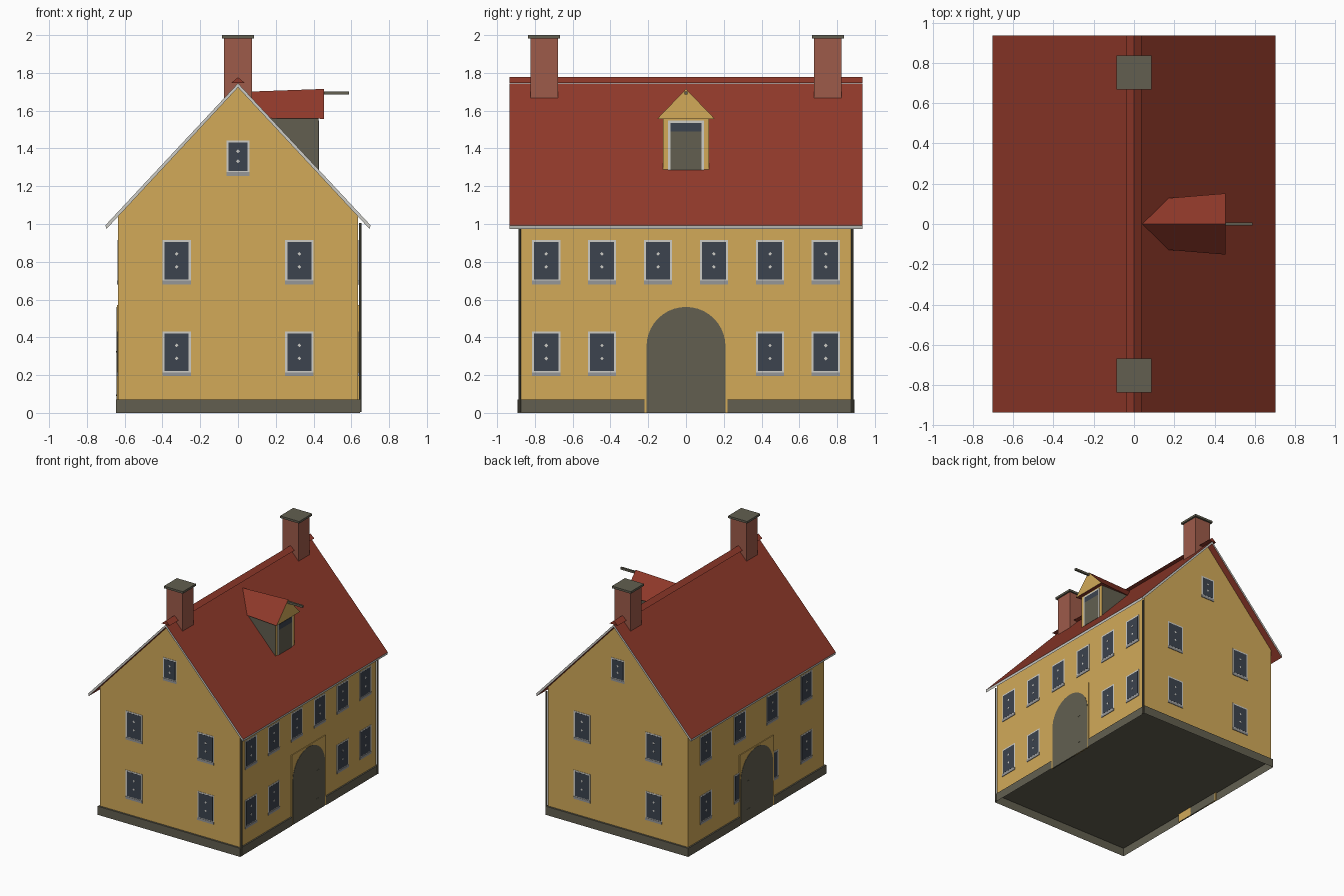
import bpy, bmesh, math

if "Cube" in bpy.data.objects:
    bpy.data.objects.remove(bpy.data.objects["Cube"])


def material(name, r, g, b):
    m = bpy.data.materials.new(name)
    lin = [((c / 255 + 0.055) / 1.055) ** 2.4 for c in (r, g, b)]
    m.diffuse_color = (*lin, 1)
    m.use_nodes = True
    m.node_tree.nodes["Principled BSDF"].inputs["Base Color"].default_value = m.diffuse_color
    return m


OCHRE = material("ochre plaster", 210, 170, 89)
RED = material("roof red", 144, 57, 42)
BRICK = material("chimney brick", 158, 91, 74)
SLATE = material("slate", 98, 95, 80)
GLASS = material("dark glass", 60, 67, 78)
FRAME = material("pale frame", 205, 204, 198)
SILL = material("grey sill", 150, 151, 152)


def make(name, bm, *mats):
    bmesh.ops.recalc_face_normals(bm, faces=bm.faces)
    me = bpy.data.meshes.new(name)
    bm.to_mesh(me)
    bm.free()
    for m in mats:
        me.materials.append(m)
    ob = bpy.data.objects.new(name, me)
    bpy.context.collection.objects.link(ob)
    return ob


def add_prism(bm, profile, place, d0, d1, start_cap=True):
    """Extrude a 2D profile between two depths; place maps (u, v, depth) to 3D."""
    a = [bm.verts.new(place(u, v, d0)) for u, v in profile]
    b = [bm.verts.new(place(u, v, d1)) for u, v in profile]
    if start_cap:
        bm.faces.new(a)
    bm.faces.new(b)
    for i in range(len(a)):
        j = (i + 1) % len(a)
        bm.faces.new((a[i], a[j], b[j], b[i]))


def rect(u0, u1, v0, v1):
    return [(u0, v0), (u1, v0), (u1, v1), (u0, v1)]


def prisms(name, mat, items):
    bm = bmesh.new()
    for item in items:
        add_prism(bm, *item)
    return make(name, bm, mat)


WX, WY, APEX, EAVE = 0.635, 0.88, 1.74, 1.055
along_y = lambda u, v, d: (u, d, v)
along_x = lambda u, v, d: (d, u, v)
along_z = lambda u, v, d: (u, v, d)

# Walls, and a plinth hollow from below that stops at the gates
prisms("walls", OCHRE, [([(-WX, 0.071), (WX, 0.071), (WX, EAVE - 0.01), (0, APEX - 0.015),
                          (-WX, EAVE - 0.01)], along_y, -WY, WY)])
PX, PY, G = 0.645, 0.893, 0.22
half = [(PX, -PY), (PX, -G), (WX, -G), (WX, G), (PX, G), (PX, PY)]
prisms("plinth", SLATE, [(half + [(-x, -y) for x, y in half], along_z, 0, 0.07, False)])

# Roof slab: red faces above and below, pale edges at the gables and eaves
bm = bmesh.new()
add_prism(bm, [(0, 1.745), (0.702, 0.993), (0.697, 0.973), (0, 1.723),
               (-0.697, 0.973), (-0.702, 0.993)], along_y, -0.935, 0.935)
roof = make("roof", bm, RED, FRAME)
for p in roof.data.polygons:
    gable = abs(p.normal.y) > 0.9
    eave = abs(p.normal.x) > 0.85
    p.material_index = 1 if gable or eave else 0
prisms("ridge_cap", RED, [([(-0.037, 1.746), (0.037, 1.746), (0, 1.777)],
                           along_y, -0.935, 0.935)])

# Chimneys with caps
prisms("chimneys", BRICK, [(rect(-0.073, 0.073, s * 0.75 - 0.072, s * 0.75 + 0.072),
                            along_z, 1.65, 1.985) for s in (-1, 1)])
prisms("chimney_caps", SLATE, [(rect(-0.086, 0.086, s * 0.752 - 0.085, s * 0.752 + 0.085),
                                along_z, 1.983, 2.0) for s in (-1, 1)])

# Windows on every side
sides = {
    "front": lambda u, v, d: (u, -WY - d, v),
    "back": lambda u, v, d: (u, WY + d, v),
    "right": lambda u, v, d: (WX + d, u, v),
    "left": lambda u, v, d: (-WX - d, u, v),
}
LOW, HIGH = 0.215, 0.70
W, H = 0.15, 0.215
layout = []
for side in ("front", "back"):
    layout += [(side, s * 0.325, z, W, H) for s in (-1, 1) for z in (LOW, HIGH)]
    layout.append((side, 0, 1.275, 0.122, 0.167))
for s in (-1, 1):
    layout += [("right", s * y, HIGH, W, H) for y in (0.148, 0.445, 0.74)]
    layout += [("right", s * y, LOW, W, H) for y in (0.445, 0.74)]
    layout += [("left", s * y, z, W, H) for y in (0.21, 0.65) for z in (LOW, HIGH)]

frames, panes, sills, bars = [], [], [], []
for side, u, v, w, h in layout:
    place, e = sides[side], 0.011
    frames.append((rect(u - w / 2, u + w / 2, v, v + h), place, -0.003, 0.002))
    panes.append((rect(u - w / 2 + e, u + w / 2 - e, v + e * 0.5, v + h - e), place, -0.003, 0.003))
    sills.append((rect(u - w / 2, u + w / 2, v - 0.02, v), place, -0.003, 0.005))
    for f in (0.34, 0.66):
        c, r = v + h * f, 0.01
        bars.append(([(u - r, c), (u, c - r), (u + r, c), (u, c + r)], place, 0, 0.004))
prisms("window_frames", FRAME, frames)
prisms("window_panes", GLASS, panes)
prisms("window_sills", SILL, sills)
prisms("window_bar_crossings", FRAME, bars)

# Arched gates with plaster surrounds on both long sides
R = 0.209
arch = [(-R, 0.0), (R, 0.0)] + [(R * math.cos(math.pi * i / 20), 0.352 + R * math.sin(math.pi * i / 20))
                               for i in range(21)]
long_sides = [sides["right"], sides["left"]]
prisms("gate_surrounds", OCHRE, [(rect(-G, G, 0, 0.572), p, -0.003, 0.006) for p in long_sides])
prisms("gates", SLATE, [(arch, p, -0.003, 0.008) for p in long_sides])
prisms("gate_hinges", SLATE, [(rect(0.09, 0.13, z, z + 0.008), p, 0, 0.01)
                              for p in long_sides for z in (0.09, 0.32)])

# Downpipes at the right-hand corners
for s, tag in ((-1, "front"), (1, "back")):
    bpy.ops.mesh.primitive_cylinder_add(vertices=8, radius=0.007, depth=1.0,
                                        location=(0.647, s * 0.88, 0.505))
    pipe = bpy.context.object
    pipe.name = tag + "_downpipe"
    pipe.data.materials.append(SLATE)

# Dormer: slate cheeks with a plaster front
bm = bmesh.new()
add_prism(bm, [(0.14, 1.565), (0.425, 1.565), (0.425, 1.28), (0.41, 1.28)], along_y, -0.123, 0.123)
dormer = make("dormer_walls", bm, SLATE, OCHRE)
for p in dormer.data.polygons:
    p.material_index = 1 if p.normal.x > 0.9 else 0

# Dormer roof with plaster gable
bm = bmesh.new()
top = bm.verts.new((0.035, 0, 1.70))
tip = bm.verts.new((0.455, 0, 1.715))
inner = [bm.verts.new((0.165, s * 0.128, 1.56)) for s in (-1, 1)]
outer = [bm.verts.new((0.455, s * 0.152, 1.557)) for s in (-1, 1)]
for a, b in zip(inner, outer):
    bm.faces.new((top, a, b, tip))
bm.faces.new((outer[0], outer[1], tip))
bm.faces.new((inner[0], inner[1], outer[1], outer[0]))
bm.faces.new((top, inner[1], inner[0]))
dormer_roof = make("dormer_roof", bm, RED, OCHRE)
for p in dormer_roof.data.polygons:
    p.material_index = 1 if p.normal.x > 0.9 else 0

# Dormer loading hatch and hoist beam
prisms("hatch_frame", FRAME, [(rect(-0.094, 0.094, 1.287, 1.547), along_x, 0.42, 0.428)])
prisms("hatch", SLATE, [(rect(-0.081, 0.081, 1.287, 1.49), along_x, 0.42, 0.43)])
prisms("hatch_glass", GLASS, [(rect(-0.081, 0.081, 1.49, 1.535), along_x, 0.42, 0.43)])
prisms("hoist_beam", SLATE, [(rect(-0.008, 0.008, 1.685, 1.702), along_x, 0.44, 0.588)])
